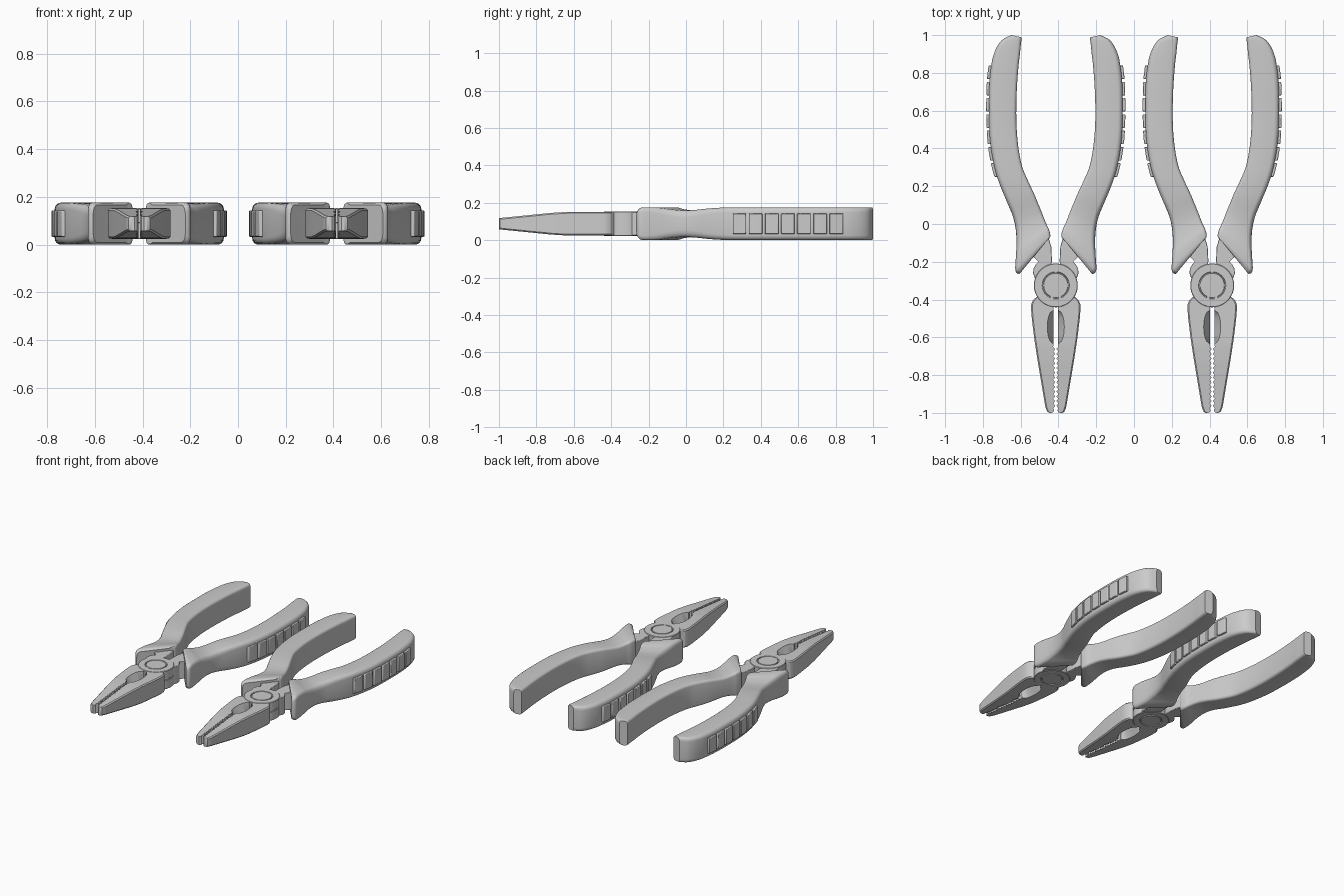
import bpy, bmesh, math
from mathutils import Vector

if "Cube" in bpy.data.objects:
    bpy.data.objects.remove(bpy.data.objects["Cube"])

MID = 0.088          # mid height of each tool
CENTRES = {"left": -0.414, "right": 0.414}


def interp(table, v):
    """Piecewise linear lookup in a sorted (key, value) table."""
    if v <= table[0][0]:
        return table[0][1]
    for (a, fa), (b, fb) in zip(table, table[1:]):
        if v <= b:
            return fa + (fb - fa) * (v - a) / (b - a)
    return table[-1][1]


def catmull(pts, n):
    """Smooth a list of vectors."""
    out = []
    for i in range(len(pts) - 1):
        p0, p1, p2, p3 = (pts[max(i - 1, 0)], pts[i], pts[i + 1],
                          pts[min(i + 2, len(pts) - 1)])
        for k in range(n):
            t = k / n
            out.append(0.5 * (2 * p1 + (p2 - p0) * t
                              + (2 * p0 - 5 * p1 + 4 * p2 - p3) * t * t
                              + (3 * p1 - p0 - 3 * p2 + p3) * t ** 3))
    return out + [pts[-1]]


def add_loft(bm, rings):
    """Skin equal-sized rings of points and cap both ends."""
    vr = [[bm.verts.new(p) for p in r] for r in rings]
    n = len(vr[0])
    for a, b in zip(vr, vr[1:]):
        for i in range(n):
            j = (i + 1) % n
            bm.faces.new((a[i], a[j], b[j], b[i]))
    bm.faces.new(vr[0])
    bm.faces.new(vr[-1])


def make(name, bm, mirror=True, bevel=0.0, angle=32):
    """Turn the bmesh into one mirrored object per tool."""
    bmesh.ops.recalc_face_normals(bm, faces=bm.faces)
    me = bpy.data.meshes.new(name)
    bm.to_mesh(me)
    bm.free()
    me.polygons.foreach_set("use_smooth", [True] * len(me.polygons))
    me.set_sharp_from_angle(angle=math.radians(angle))
    for side, cx in CENTRES.items():
        ob = bpy.data.objects.new(f"{name}_{side}", me)
        ob.location = (cx, 0, MID)
        bpy.context.collection.objects.link(ob)
        if bevel:
            m = ob.modifiers.new("bevel", 'BEVEL')
            m.width, m.segments = bevel, 2
            m.limit_method, m.angle_limit = 'ANGLE', math.radians(40)
        if mirror:
            m = ob.modifiers.new("mirror", 'MIRROR')
            m.use_mirror_merge = False


# Handles: stations of inner x, y, outer x, y, half thickness
STATIONS = [
    (.046, -.086, .193, -.266, .078), (.029, -.066, .214, -.247, .088),
    (.036, -.030, .211, -.170, .086), (.050, .000, .208, -.100, .077),
    (.070, .050, .212, -.030, .071), (.090, .100, .227, .040, .074),
    (.115, .160, .260, .120, .082), (.150, .235, .297, .210, .087),
    (.180, .310, .325, .300, .088), (.200, .420, .347, .430, .088),
    (.209, .550, .354, .570, .088), (.207, .700, .352, .740, .088),
    (.198, .830, .340, .850, .088), (.190, .900, .328, .900, .088),
    (.185, .950, .308, .945, .088), (.182, .975, .280, .978, .088),
    (.181, .988, .235, 1.000, .086)]
inner = catmull([Vector((s[0], s[1], s[4])) for s in STATIONS], 4)
outer = catmull([Vector((s[2], s[3], s[4])) for s in STATIONS], 4)


def handle_ring(a, b):
    h = min(a.z, MID)
    w = math.hypot(b.x - a.x, b.y - a.y)
    ri = min(.018, w * .3)
    ro = min(.026, w * .3)
    rz = .026 + (MID - h) * .8
    prof = []
    for k in range(5):
        t = math.radians(22.5 * k)
        prof.append((ri - ri * math.cos(t), h - .018 + .018 * math.sin(t)))
    for k in range(5):
        t = math.radians(22.5 * k)
        prof.append((w - ro + ro * math.sin(t), h - rz + rz * math.cos(t)))
    prof += [(u, -z) for u, z in reversed(prof)]
    return [(a.x + (b.x - a.x) * u / w, a.y + (b.y - a.y) * u / w, z)
            for u, z in prof]


bm = bmesh.new()
add_loft(bm, [handle_ring(a, b) for a, b in zip(inner, outer)])
make("handle", bm)

# Grip pads following the outer edge of each handle
edge = sorted((p.y, p.x) for p in outer)
bm = bmesh.new()
for i in range(7):
    y0 = .25 + i * .0862
    rings = []
    for k in range(4):
        y = y0 + .072 * k / 3
        x = interp(edge, y)
        rings.append([(x - .012, y, -.055), (x + .014, y, -.055),
                      (x + .014, y, .055), (x - .012, y, .055)])
    add_loft(bm, rings)
make("grip_pad", bm, bevel=.004)

# Jaws: tapered loft with teeth and a bevelled cutting recess
OUTER = [(-1, .033), (-.994, .045), (-.97, .055), (-.7, .1), (-.6, .115),
         (-.5, .127), (-.45, .131), (-.425, .13), (-.405, .122), (-.385, .1)]
HEIGHT = [(-1, .03), (-.82, .048), (-.72, .058), (-.64, .063)]
gaps = [(-1, .02), (-.994, .012), (-.985, .008)]
gaps += [(-.975 + .0125 * i, .003 if i % 2 else .014) for i in range(27)]
gaps += [(-.635 + .015 * i, .012) for i in range(13)]
gaps += [(y, .012) for y in (-.44, -.425, -.415, -.405, -.395, -.385)]
rings = []
for y, xi in gaps:
    xo, h = interp(OUTER, y), interp(HEIGHT, y)
    b = .033 * math.sqrt(max(0, 1 - ((y + .545) / .09) ** 2))
    c = .007
    rings.append([(x, y, z) for x, z in (
        (xi, -.006), (xi, .006), (xi + b, h), (xo - c, h), (xo, h - c),
        (xo, c - h), (xo - c, -h), (xi + b, -h))])
bm = bmesh.new()
add_loft(bm, rings)
make("jaw", bm, angle=25)

# Tangs linking the pivot to the handles
TANG = [(.02, -.20), (.024, -.12), (.06, 0), (.15, -.1), (.125, -.165),
        (.092, -.2), (.105, -.213), (.118, -.235), (.12, -.26),
        (.11, -.29), (.05, -.28)]
bm = bmesh.new()
add_loft(bm, [[(x, y, z) for x, y in TANG] for z in (-.062, .062)])
make("tang", bm, bevel=.003)

# Pivot: lathed disc with rivet groove and lap-joint seam
top = [(.064, .065), (.066, .058), (.070, .058), (.072, .065),
       (.113, .065), (.116, .062), (.116, .004), (.110, .003)]
profile = top + [(r, -z) for r, z in reversed(top)]
N = 64
bm = bmesh.new()
add_loft(bm, [[(r * math.cos(2 * math.pi * i / N),
                r * math.sin(2 * math.pi * i / N) - .325, z)
               for i in range(N)] for r, z in profile])
make("pivot", bm, mirror=False)
